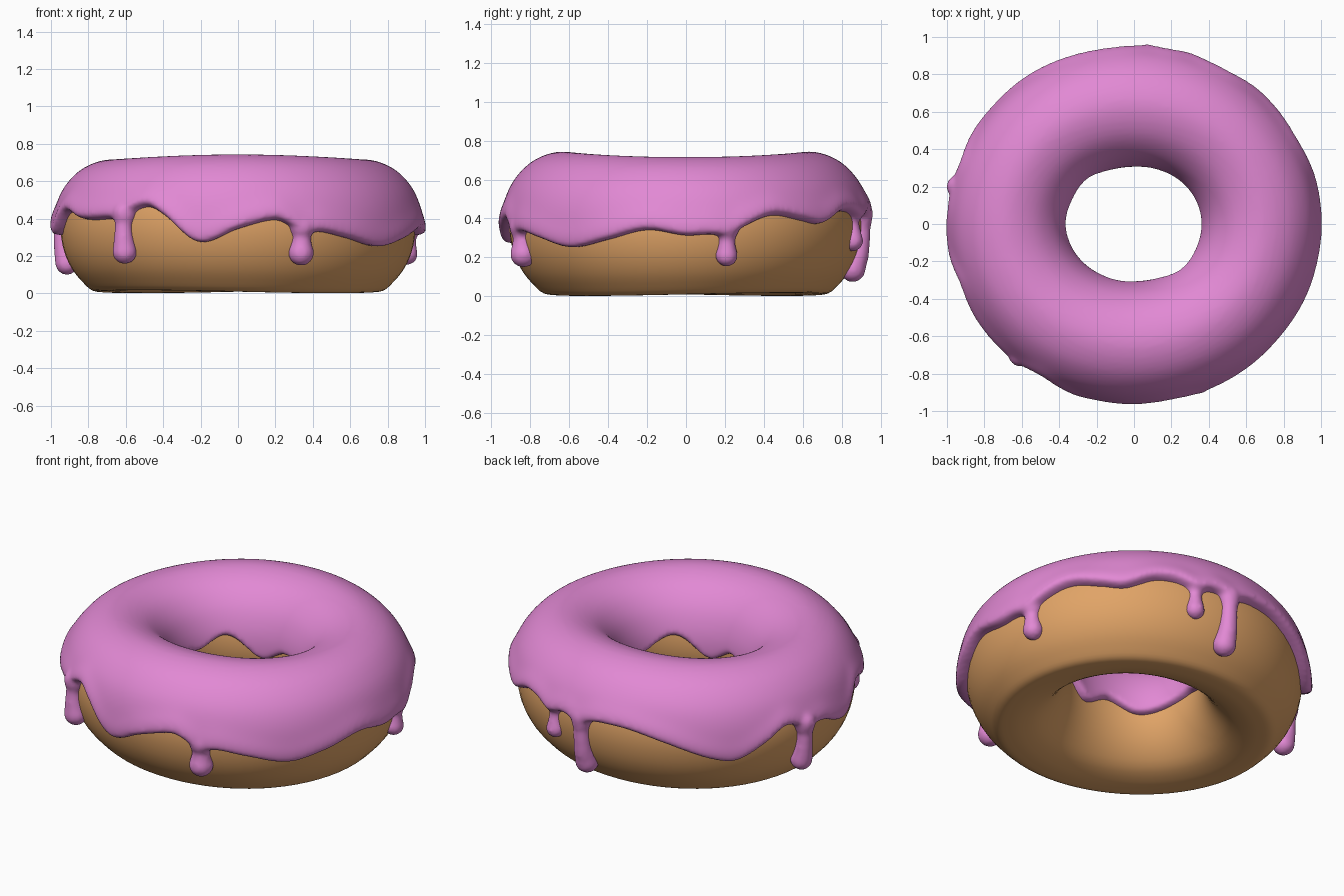
import bpy, bmesh, math
from mathutils import Vector, Matrix

if "Cube" in bpy.data.objects:
    bpy.data.objects.remove(bpy.data.objects["Cube"])

def material(name, col):
    m = bpy.data.materials.new(name)
    m.diffuse_color = (*col, 1)
    m.use_nodes = True
    m.node_tree.nodes["Principled BSDF"].inputs["Base Color"].default_value = m.diffuse_color
    return m

PINK = material("pink icing", (0.76, 0.25, 0.66))
TAN = material("baked dough", (0.75, 0.37, 0.135))

# Dough cross-section (radius, height), from outer bottom over the top to inner bottom
SECTION = [(.70, .002), (.755, .008), (.80, .045), (.862, .12), (.908, .22), (.928, .34),
           (.914, .46), (.867, .565), (.78, .65), (.66, .688), (.535, .655), (.445, .575),
           (.393, .47), (.375, .36), (.388, .25), (.438, .14), (.52, .05), (.62, .01)]
# Icing hem heights (degrees, height)
OUTER = [(0, .33), (7, .34), (18, .38), (28, .43), (39, .40), (47, .38), (58, .44), (72, .43),
         (86, .43), (104, .43), (118, .38), (135, .29), (142, .28), (152, .36), (160, .43),
         (175, .39), (187, .33), (198, .45), (210, .41), (222, .41), (238, .47), (245, .42),
         (257, .28), (270, .35), (282, .40), (288, .38), (297, .35), (309, .31), (322, .27),
         (335, .31), (348, .36)]
INNER = [(12, .36), (45, .38), (75, .38), (102, .32), (135, .44), (160, .38), (180, .40),
         (225, .32), (255, .38), (282, .32), (315, .44), (345, .37)]
# Drips: degrees, lowest point, bulb radius, outward shift
DRIPS = [(13, .148, .058, -.022), (72, .218, .054, -.03), (85.5, .062, .067, -.017),
         (168, .098, .063, .004), (229, .145, .067, -.008), (292, .143, .069, -.018)]

def catmull(a, b, c, d, t):
    return .5 * (2*b + (c - a)*t + (2*a - 5*b + 4*c - d)*t*t + (3*b - a - 3*c + d)*t**3)

def sample_section(steps):
    n = len(SECTION)
    v = [Vector(p) for p in SECTION]
    return [catmull(v[i-1], v[i], v[(i+1) % n], v[(i+2) % n], k/steps)
            for i in range(n) for k in range(steps)]

def hem(table, deg):
    """Smooth periodic curve through the table, set a little low for the later softening."""
    deg %= 360
    pts = [(a - 360, z) for a, z in table[-2:]] + table + [(a + 360, z) for a, z in table[:2]]
    for i in range(1, len(pts) - 2):
        (a0, z0), (a, za), (b, zb), (b1, z1) = pts[i-1:i+3]
        if a <= deg <= b:
            w, t = b - a, (deg - a) / (b - a)
            ma, mb = (zb - z0) / (b - a0) * w, (z1 - za) / (b1 - a) * w
            return ((2*t**3 - 3*t*t + 1)*za + (t**3 - 2*t*t + t)*ma
                    + (3*t*t - 2*t**3)*zb + (t**3 - t*t)*mb) - .016

def warp(r, z, deg):
    """Place a section point round the ring, slightly oval and saddle shaped."""
    p = math.radians(deg)
    k = min(max((r - .37) / .56, 0), 1)
    r += (.027 - .007*k) * math.cos(2*p)
    h = min(max(z / .7, 0), 1)
    z += -.014*h*math.cos(2*p) + .008*(1 - h)*(1 + math.sin(2*p))
    return Vector((r*math.cos(p), r*math.sin(p), z))

def ring_mesh(bm, loops):
    rows = [[bm.verts.new(co) for co in loop] for loop in loops]
    n, m = len(rows), len(rows[0])
    for i in range(n):
        a, b = rows[i], rows[(i+1) % n]
        for j in range(m):
            bm.faces.new((a[j], b[j], b[(j+1) % m], a[(j+1) % m]))

def finish(name, bm, mat):
    bmesh.ops.recalc_face_normals(bm, faces=bm.faces)
    for f in bm.faces:
        f.smooth = True
    me = bpy.data.meshes.new(name)
    bm.to_mesh(me)
    bm.free()
    me.materials.append(mat)
    ob = bpy.data.objects.new(name, me)
    bpy.context.collection.objects.link(ob)
    return ob

# Dough ring
bm = bmesh.new()
coarse = sample_section(3)
ring_mesh(bm, [[warp(p.x, p.y, 360*i/72) for p in coarse] for i in range(72)])
finish("dough", bm, TAN)

# Icing: a thick coat over the upper section, ending at the two wavy hems
fine = sample_section(16)
N = len(fine)
normals = []
for i in range(N):
    t = (fine[(i+1) % N] - fine[i-1]).normalized()
    normals.append(Vector((t.y, -t.x)))
top = max(range(N), key=lambda i: fine[i].y)

def outer_height(deg):
    return hem(OUTER, deg) - sum(.03 * math.exp(-((deg - d[0]) / 4.5)**2) for d in DRIPS)

def icing_loop(deg, M=56):
    zo, zi = outer_height(deg), hem(INNER, deg)
    a = min(range(top), key=lambda i: abs(fine[i].y - zo))
    a = a if fine[a].y <= zo else a - 1
    fa = a + (zo - fine[a].y) / max(fine[a+1].y - fine[a].y, 1e-5)
    b = min(range(top, N), key=lambda i: abs(fine[i].y - zi))
    b = b if fine[b].y >= zi else b - 1
    fb = b + (fine[b].y - zi) / max(fine[b].y - fine[b+1].y, 1e-5)
    outer, under = [], []
    for k in range(M + 1):
        u = k / M
        u = u - .8 * math.sin(2*math.pi*u) / (2*math.pi)   # crowd points at the hems
        f = fa + (fb - fa) * u
        i = int(f)
        p = fine[i].lerp(fine[(i+1) % N], f - i)
        n = normals[i].lerp(normals[(i+1) % N], f - i)
        d = min(u, 1 - u) * 1.35                           # distance from the hem
        lip = .042 + (.014 * math.exp(-((u*1.35 - .05) / .09)**2))
        e = max(0, 1 - d / .035)
        h = lip * math.sqrt(max(0, 1 - e*e))
        q, s = p + n*h, p - n*.08
        outer.append(warp(q.x, q.y, deg))
        under.append(warp(s.x, s.y, deg))
    return outer + under[::-1]

bm = bmesh.new()
ring_mesh(bm, [icing_loop(360*i/360) for i in range(360)])

# Drips: strings of overlapping balls running down the dough to a fat bulb
side = [q for q in fine[:top] if q.x > .7]
for deg, low, rad, shift in DRIPS:
    z0, z1 = hem(OUTER, deg), low + rad
    steps = 14
    for k in range(steps + 1):
        t = k / steps
        z = z0 + (z1 - z0) * t
        r = rad * (.7 + .3*t**2.5) + .02 * max(0, 1 - 4*t)
        p = min(side, key=lambda q: abs(q.y - z))
        c = warp(p.x + .012 + .016*t*t + shift, z, deg)
        bmesh.ops.create_icosphere(bm, subdivisions=3, radius=r, matrix=Matrix.Translation(c))
icing = finish("icing", bm, PINK)

# Fuse the coat and drips into one soft skin
rm = icing.modifiers.new("fuse", 'REMESH')
rm.mode = 'VOXEL'
rm.voxel_size = .013
rm.use_smooth_shade = True
sm = icing.modifiers.new("soften", 'SMOOTH')
sm.factor = .5
sm.iterations = 6
bpy.context.view_layer.objects.active = icing
icing.select_set(True)
for name in ("fuse", "soften"):
    bpy.ops.object.modifier_apply(modifier=name)
